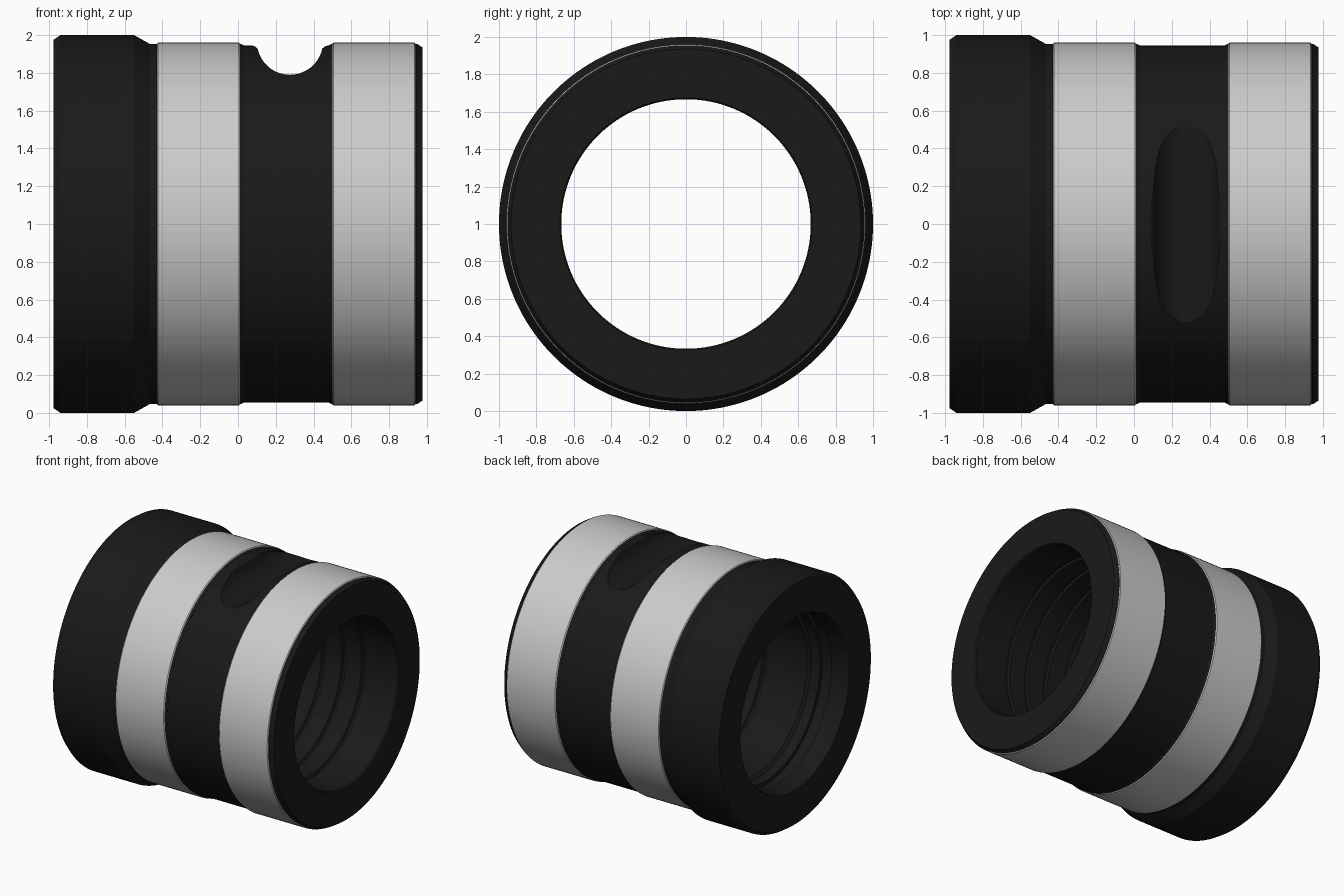
import bpy, bmesh
from math import sin, cos, pi, radians

if "Cube" in bpy.data.objects:
    bpy.data.objects.remove(bpy.data.objects["Cube"])

SEGMENTS = 160


def make_object(name, verts, faces, color=None):
    mesh = bpy.data.meshes.new(name)
    mesh.from_pydata(verts, [], faces)
    bm = bmesh.new()
    bm.from_mesh(mesh)
    bmesh.ops.recalc_face_normals(bm, faces=bm.faces)
    bm.to_mesh(mesh)
    bm.free()
    obj = bpy.data.objects.new(name, mesh)
    bpy.context.collection.objects.link(obj)
    if color:
        mat = bpy.data.materials.new(name + "_color")
        mat.diffuse_color = color
        mat.use_nodes = True
        mat.node_tree.nodes["Principled BSDF"].inputs["Base Color"].default_value = mat.diffuse_color
        mesh.materials.append(mat)
    return obj


def revolve(name, profile, color=None):
    """Spin a closed (x, radius) profile around the x axis at z = 1."""
    n = len(profile)
    verts, faces = [], []
    for s in range(SEGMENTS):
        a = 2 * pi * s / SEGMENTS
        verts += [(x, r * sin(a), 1 + r * cos(a)) for x, r in profile]
        t = (s + 1) % SEGMENTS
        for i in range(n):
            j = (i + 1) % n
            faces.append((s * n + i, s * n + j, t * n + j, t * n + i))
    return make_object(name, verts, faces, color)


def smooth(obj, angle=28):
    bpy.ops.object.select_all(action='DESELECT')
    obj.select_set(True)
    bpy.context.view_layer.objects.active = obj
    bpy.ops.object.shade_smooth_by_angle(angle=radians(angle))


# Sleeve body: outer contour from the left collar to the right end
outer = [(-0.977, 0.975), (-0.94, 1.0), (-0.55, 1.0), (-0.465, 0.952),
         (-0.42, 0.952), (-0.42, 0.945), (0.93, 0.945), (0.945, 0.955),
         (0.977, 0.935)]
# Bore: chamfered ends, evenly spaced narrow grooves, wide seat on the left
bore = [(0.977, 0.675), (0.967, 0.667)]
for i in range(6):
    c = 0.66 - 0.18 * i
    bore += [(c + 0.018, 0.667), (c + 0.010, 0.685),
             (c - 0.010, 0.685), (c - 0.018, 0.667)]
bore += [(-0.62, 0.667), (-0.64, 0.69), (-0.72, 0.69), (-0.72, 0.72),
         (-0.82, 0.72), (-0.82, 0.69), (-0.96, 0.69), (-0.977, 0.70)]
body = revolve("sleeve_body", outer + bore, (0.01, 0.01, 0.01, 1))

# Slot cutter: rounded U profile pushed straight through along y
cx, cz, rad = 0.275, 1.965, 0.175
arc = [(cx + rad * cos(radians(a)), cz + rad * sin(radians(a)))
       for a in range(192, 349, 6)]
left_lip = [(0.07, 2.1), (0.07, 1.946), (0.083, 1.943), (0.094, 1.937)]
right_lip = [(2 * cx - x, z) for x, z in reversed(left_lip)]
section = left_lip + arc + right_lip
m = len(section)
verts = [(x, y, z) for y in (-1.2, 1.2) for x, z in section]
faces = [tuple(range(m)), tuple(range(m, 2 * m))]
faces += [(i, (i + 1) % m, m + (i + 1) % m, m + i) for i in range(m)]
cutter = make_object("slot_cutter", verts, faces)

cut = body.modifiers.new("slot", 'BOOLEAN')
cut.operation = 'DIFFERENCE'
cut.solver = 'EXACT'
cut.object = cutter
bpy.context.view_layer.objects.active = body
bpy.ops.object.modifier_apply(modifier=cut.name)
bpy.data.objects.remove(cutter)
smooth(body)

# Two bright metal bands around the body
for name, x0 in (("left_band", -0.43), ("right_band", 0.50)):
    x1 = x0 + 0.44
    band = revolve(name, [(x0, 0.935), (x0, 0.954), (x0 + 0.006, 0.96),
                          (x1 - 0.006, 0.96), (x1, 0.954), (x1, 0.935)])
    smooth(band)

# Dark raised shoulders beside the slot, stepping down from each band
for name, xa, xb in (("left_shoulder", 0.01, 0.03), ("right_shoulder", 0.50, 0.48)):
    shoulder = revolve(name, [(xa, 0.935), (xa, 0.955), (xb, 0.946), (xb, 0.935)],
                       (0.01, 0.01, 0.01, 1))
    smooth(shoulder)
